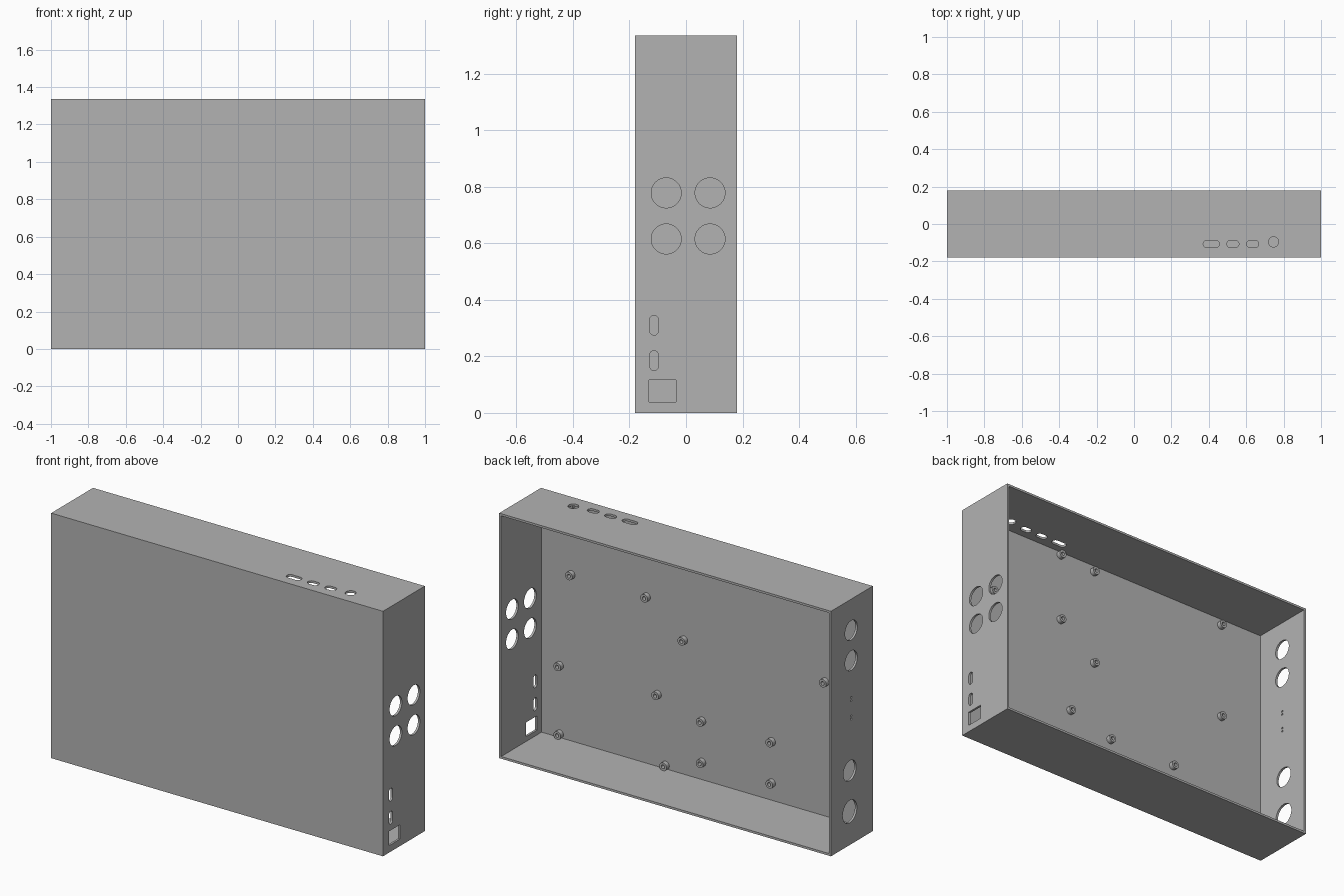
import bpy, bmesh, math
from mathutils import Matrix, Vector

if "Cube" in bpy.data.objects:
    bpy.data.objects.remove(bpy.data.objects["Cube"], do_unlink=True)

W, D, H, T = 2.0, 0.36, 1.335, 0.012   # outer size and wall thickness

grey = bpy.data.materials.new("plain_grey")
grey.use_nodes = True
grey.diffuse_color = (0.45, 0.45, 0.45, 1)
grey.node_tree.nodes["Principled BSDF"].inputs["Base Color"].default_value = grey.diffuse_color


def make_object(name, bm):
    bmesh.ops.recalc_face_normals(bm, faces=bm.faces[:])
    mesh = bpy.data.meshes.new(name)
    bm.to_mesh(mesh)
    bm.free()
    mesh.materials.append(grey)
    obj = bpy.data.objects.new(name, mesh)
    bpy.context.collection.objects.link(obj)
    return obj


def add_box(bm, lo, hi):
    lo, hi = Vector(lo), Vector(hi)
    size = Matrix.Diagonal((*(hi - lo), 1))
    bmesh.ops.create_cube(bm, size=1, matrix=Matrix.Translation((lo + hi) / 2) @ size)


def add_prism(bm, outline, place, depth=0.1):
    """Prism with a flat outline, placed by place(u, v, w)."""
    ends = [[bm.verts.new(place(u, v, w)) for u, v in outline]
            for w in (-depth / 2, depth / 2)]
    for end in ends:
        bm.faces.new(end)
    n = len(outline)
    for i in range(n):
        j = (i + 1) % n
        bm.faces.new((ends[0][i], ends[0][j], ends[1][j], ends[1][i]))


def rounded(u, v, width, height, n=48):
    """Circle, or a slot with round ends."""
    r = min(width, height) / 2
    du, dv = width / 2 - r, height / 2 - r
    points = []
    for i in range(n):
        a = 2 * math.pi * (i + 0.5) / n
        c, s = math.cos(a), math.sin(a)
        points.append((u + r * c + math.copysign(du, c), v + r * s + math.copysign(dv, s)))
    return points


def left_wall(u, v, w):
    return (W / 2 + w, u, v)


def right_wall(u, v, w):
    return (-W / 2 + w, u, v)


def top_wall(u, v, w):
    return (u, v, H + w)


# Tray, open at the back
bm = bmesh.new()
add_box(bm, (-W / 2, -D / 2, 0), (W / 2, D / 2, H))
case = make_object("case", bm)

bm = bmesh.new()
add_box(bm, (-W / 2 + T, -D / 2 + T, T), (W / 2 - T, D, H - T))
cavity = make_object("cavity_cutter", bm)

# Openings through the walls
bm = bmesh.new()
for y in (-0.07, 0.085):
    for z in (0.615, 0.778):
        add_prism(bm, rounded(y, z, 0.106, 0.106), left_wall)
for z in (0.185, 0.31):
    add_prism(bm, rounded(-0.113, z, 0.03, 0.07), left_wall)
add_prism(bm, [(-0.13, 0.038), (-0.035, 0.038), (-0.035, 0.116), (-0.13, 0.116)], left_wall)
for y, z, d in ((0.006, 1.165, 0.106), (0.006, 1.0, 0.106), (0.018, 0.405, 0.11), (0.018, 0.182, 0.122)):
    add_prism(bm, rounded(y, z, d, d), right_wall)
for z in (0.79, 0.69):
    for dz in (-0.009, 0.009):
        add_prism(bm, rounded(0.006, z + dz, 0.011, 0.011, 16), right_wall)
for x, width in ((0.413, 0.086), (0.529, 0.064), (0.634, 0.064)):
    add_prism(bm, rounded(x, -0.107, width, 0.04), top_wall)
add_prism(bm, rounded(0.746, -0.096, 0.054, 0.054), top_wall)
openings = make_object("opening_cutter", bm)

for cutter in (cavity, openings):
    cut = case.modifiers.new("cut", "BOOLEAN")
    cut.operation, cut.solver, cut.object = "DIFFERENCE", "EXACT", cutter
    cutter.hide_render = True
    bpy.context.view_layer.objects.active = case
    bpy.ops.object.modifier_apply(modifier=cut.name)
    bpy.data.objects.remove(cutter, do_unlink=True)


# Hollow mounting posts on the inside of the front panel
def add_post(bm, x, z, r_out=0.022, r_in=0.01, length=0.024):
    base = -D / 2 + T
    profile = [(r_out, -0.002), (r_out, length), (r_in, length), (r_in, -0.002)]
    verts = [bm.verts.new((x + r, base + y, z)) for r, y in profile]
    edges = [bm.edges.new(pair) for pair in zip(verts, verts[1:])]
    bmesh.ops.spin(bm, geom=verts + edges, cent=(x, 0, z), axis=(0, 1, 0),
                   angle=2 * math.pi, steps=24, use_merge=True)


post_sets = {
    "upper_left_posts": [(x, z) for x in (0.808, 0.354) for z in (0.919, 1.302)],
    "upper_right_posts": [(x, z) for x in (0.13, -0.722) for z in (0.744, 1.285)],
    "lower_left_posts": [(0.878, 0.405), (0.288, 0.405), (0.878, 0.032), (0.24, 0.032)],
    "lower_right_posts": [(x, z) for x in (0.02, -0.4) for z in (0.107, 0.332)],
}
for name, spots in post_sets.items():
    bm = bmesh.new()
    for x, z in spots:
        add_post(bm, x, z)
    bmesh.ops.remove_doubles(bm, verts=bm.verts[:], dist=0.0001)
    make_object(name, bm)

# Smooth the round walls, keep the corners sharp
for obj in bpy.context.collection.objects:
    if obj.name == "case" or obj.name in post_sets:
        obj.select_set(True)
        bpy.context.view_layer.objects.active = obj
    else:
        obj.select_set(False)
bpy.ops.object.shade_smooth_by_angle(angle=math.radians(30))
